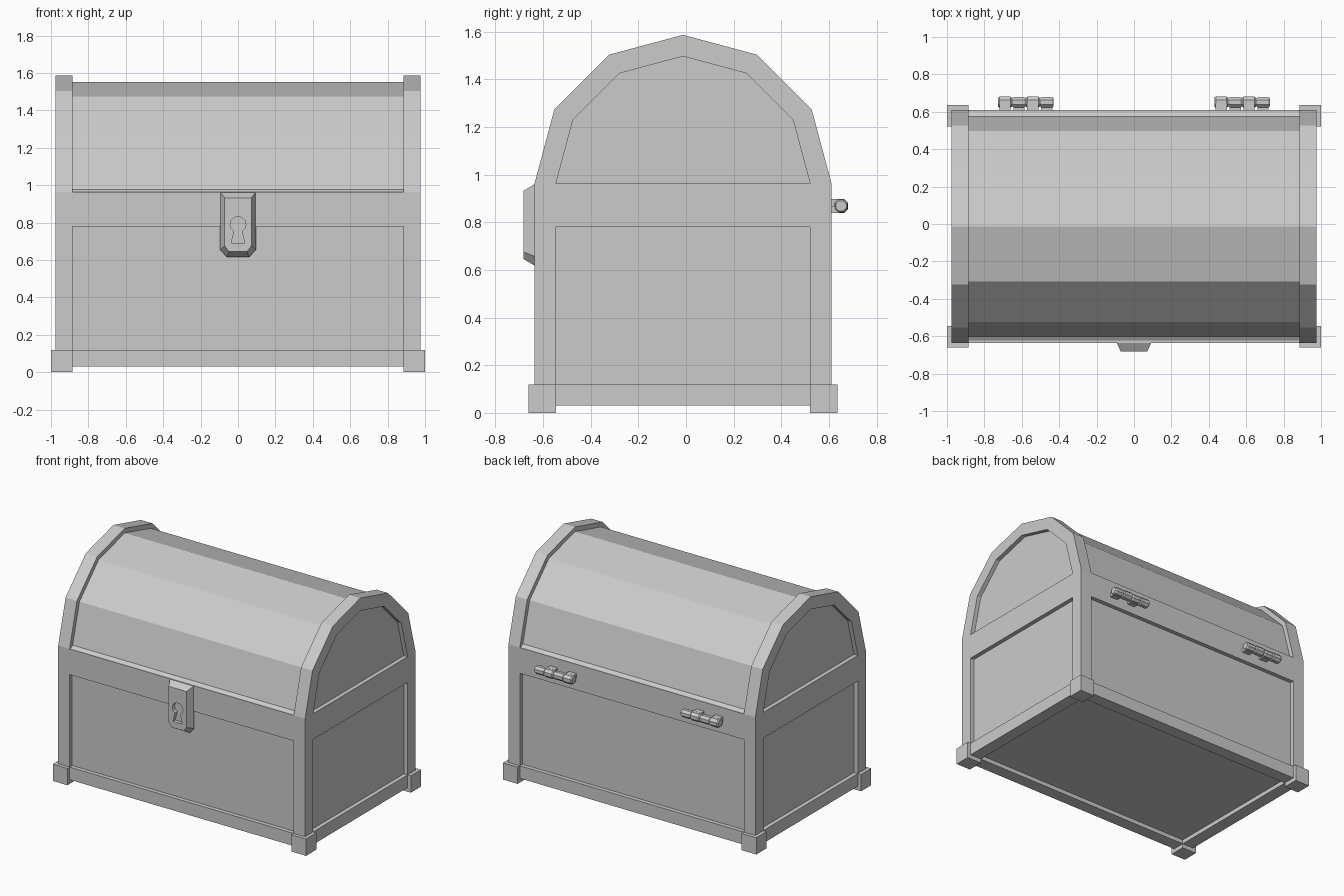
import bpy, bmesh
from math import sin, cos, pi, radians
from mathutils import Matrix, Vector

if "Cube" in bpy.data.objects:
    bpy.data.objects.remove(bpy.data.objects["Cube"])

YC = -0.0125            # the chest body sits slightly forward of the hinges
HX, HY = 0.975, 0.623   # half width and half depth of the body
RIM, SEAM, SPRING = 0.09, 0.87, 0.963
DEPTH = 0.03


def finish(name, bm):
    bmesh.ops.recalc_face_normals(bm, faces=bm.faces[:])
    me = bpy.data.meshes.new(name)
    bm.to_mesh(me)
    bm.free()
    ob = bpy.data.objects.new(name, me)
    bpy.context.scene.collection.objects.link(ob)
    return ob


def add_box(bm, lo, hi):
    lo, hi = Vector(lo), Vector(hi)
    mat = Matrix.Translation((lo + hi) / 2) @ Matrix.Diagonal((*(hi - lo), 1))
    bmesh.ops.create_cube(bm, size=1, matrix=mat)


def loft(bm, a, b):
    """Closed solid between two outlines with equal point counts."""
    va, vb = [bm.verts.new(p) for p in a], [bm.verts.new(p) for p in b]
    n = len(va)
    bm.faces.new(va[::-1])
    bm.faces.new(vb)
    for i in range(n):
        j = (i + 1) % n
        bm.faces.new((va[i], va[j], vb[j], vb[i]))


def prism_x(name, pts, x0, x1):
    bm = bmesh.new()
    loft(bm, [(x0, y, z) for y, z in pts], [(x1, y, z) for y, z in pts])
    return finish(name, bm)


def arc(r, n=6):
    return [(YC + r * cos(pi * i / n), SPRING + r * sin(pi * i / n)) for i in range(n + 1)]


# Lower box with recessed panels on the sides and underside
bm = bmesh.new()
add_box(bm, (-HX, YC - HY, 0.03), (HX, YC + HY, SEAM))
bm.normal_update()
panels = [f for f in bm.faces if f.normal.z < 0.5]
bmesh.ops.inset_individual(bm, faces=panels, thickness=RIM, use_even_offset=True)
bmesh.ops.inset_individual(bm, faces=panels, thickness=0, depth=-DEPTH)
finish("chest_box", bm)

# Corner feet
for sx in (-1, 1):
    for sy in (-1, 1):
        xs = sorted((sx * (HX - RIM), sx * 1.0))
        ys = sorted((YC + sy * (HY - RIM), YC + sy * (HY + 0.025)))
        bm = bmesh.new()
        add_box(bm, (xs[0], ys[0], 0), (xs[1], ys[1], 0.12))
        finish("corner_foot", bm)

# Lid: straight rim, faceted barrel with a sloped ledge, two end arches
bm = bmesh.new()
add_box(bm, (-HX, YC - HY, SEAM), (HX, YC + HY, SPRING))
finish("lid_rim", bm)
barrel = arc(0.59)
barrel[0], barrel[-1] = (YC + 0.588, 0.977), (YC - 0.588, 0.977)
barrel = [(YC + 0.61, SPRING)] + barrel + [(YC - 0.61, SPRING)]
prism_x("lid_barrel", barrel, -HX + DEPTH, HX - DEPTH)
ring = arc(HY) + arc(HY - RIM)[::-1]
prism_x("lid_arch_left", ring, -HX, -HX + RIM)
prism_x("lid_arch_right", ring, HX - RIM, HX)


# Lock plate with chamfered edges
def plate(w, cw, top, side, bottom, y):
    half = [(w, top), (w, side), (cw, bottom)]
    return [(x, y, z) for x, z in half] + [(-x, y, z) for x, z in half[::-1]]


bm = bmesh.new()
loft(bm, plate(0.095, 0.06, 0.963, 0.655, 0.615, -0.63),
     plate(0.071, 0.048, 0.932, 0.675, 0.645, -0.681))
lock = finish("lock_plate", bm)

# Keyhole cutter
key = [(0.042 * cos(radians(a)), 0.79 + 0.042 * sin(radians(a))) for a in range(-60, 241, 30)]
key += [(-0.036, 0.69), (0.036, 0.69)]
bm = bmesh.new()
loft(bm, [(x, -0.655, z) for x, z in key], [(x, -0.72, z) for x, z in key])
cutter = finish("keyhole_cutter", bm)
cutter.hide_render = True
cutter.display_type = 'WIRE'
mod = lock.modifiers.new("keyhole", 'BOOLEAN')
mod.operation, mod.solver, mod.object = 'DIFFERENCE', 'EXACT', cutter
bpy.context.view_layer.update()
baked = bpy.data.meshes.new_from_object(lock.evaluated_get(bpy.context.evaluated_depsgraph_get()))
lock.modifiers.clear()
lock.data = baked
bpy.data.objects.remove(cutter)

# Hinges: four bevelled knuckles each, with leaves alternating to lid and box
for cx in (-0.578, 0.578):
    bm = bmesh.new()
    for k in range(4):
        x = cx + (k - 1.5) * 0.0745
        r = 0.032 if k % 2 == 0 else 0.029
        rings = []
        for dx, s in ((-0.037, 0.8), (-0.029, 1), (0.029, 1), (0.037, 0.8)):
            rings.append([bm.verts.new((x + dx, 0.651 + r * s * cos(pi * (i + 0.5) / 4),
                                        0.868 + r * s * sin(pi * (i + 0.5) / 4))) for i in range(8)])
        bm.faces.new(rings[0])
        bm.faces.new(rings[-1][::-1])
        for a, b in zip(rings, rings[1:]):
            for i in range(8):
                j = (i + 1) % 8
                bm.faces.new((a[i], a[j], b[j], b[i]))
        z0, z1 = (0.868, 0.898) if k % 2 == 0 else (0.838, 0.868)
        add_box(bm, (x - 0.03, 0.6, z0), (x + 0.03, 0.645, z1))
    finish("hinge", bm)
